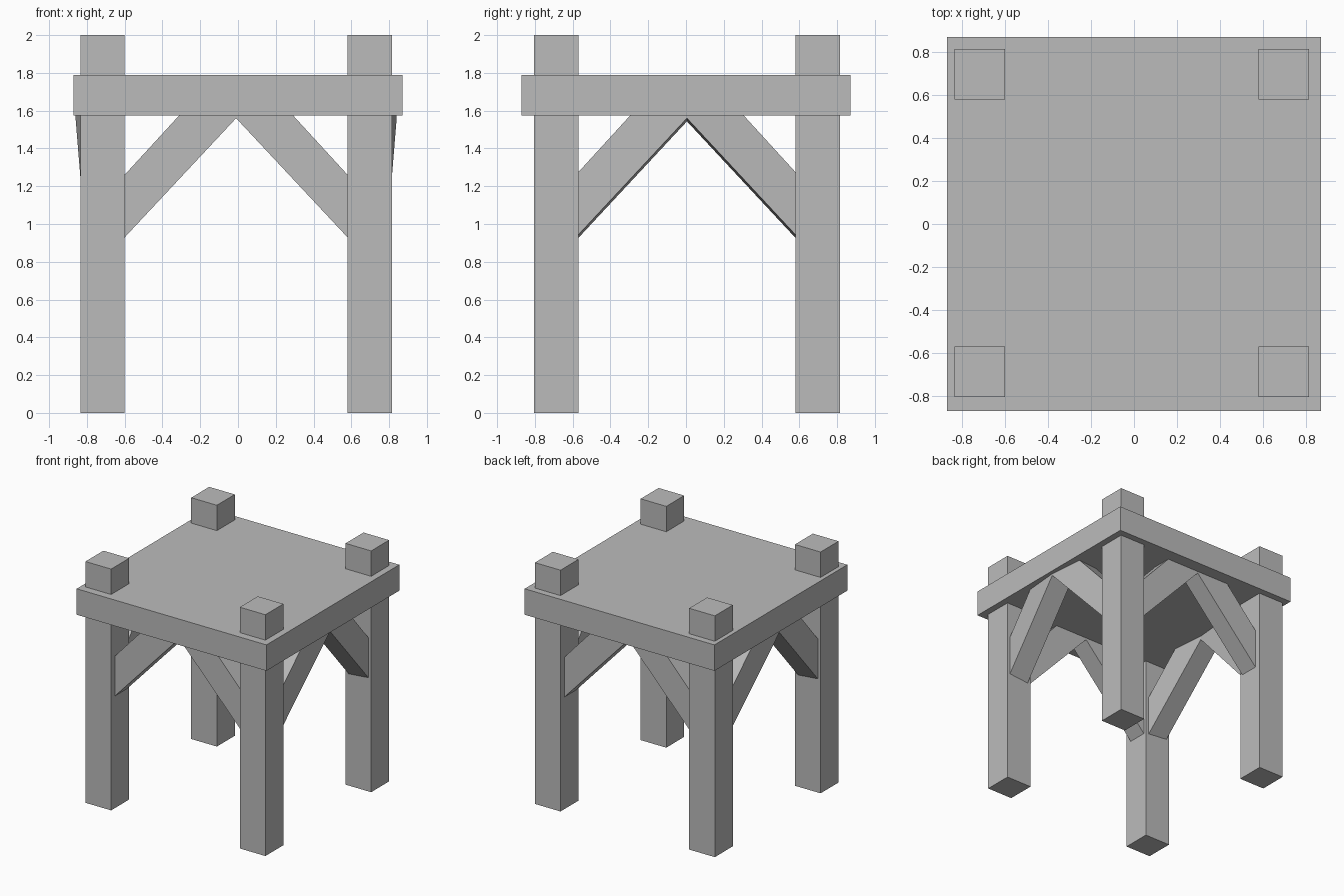
import bpy
import bmesh
from math import sin, cos, radians

cube = bpy.data.objects.get("Cube")
if cube:
    bpy.data.objects.remove(cube, do_unlink=True)

CX, CY = -0.01, 0.005          # centre of the leg frame

grey = bpy.data.materials.new("plain_grey")
grey.use_nodes = True
COLOUR = (0.5, 0.5, 0.5, 1)
grey.diffuse_color = COLOUR
grey.node_tree.nodes["Principled BSDF"].inputs["Base Color"].default_value = COLOUR


def finish(name, bm):
    bmesh.ops.recalc_face_normals(bm, faces=bm.faces)
    mesh = bpy.data.meshes.new(name)
    bm.to_mesh(mesh)
    bm.free()
    mesh.materials.append(grey)
    obj = bpy.data.objects.new(name, mesh)
    bpy.context.collection.objects.link(obj)


def box(name, centre, size):
    bm = bmesh.new()
    bmesh.ops.create_cube(bm, size=1)
    bmesh.ops.scale(bm, vec=size, verts=bm.verts)
    bmesh.ops.translate(bm, vec=centre, verts=bm.verts)
    finish(name, bm)


# Brace outline: distance from the middle of the side, height
PROFILE = [(0.65, 0.865), (0, 1.56), (0, 1.62), (0.26, 1.62), (0.65, 1.195)]


def brace(name, place, thickness, yaw):
    """Extrude the outline inward, swing it about its top end, then place it."""
    bm = bmesh.new()
    s, c = sin(radians(yaw)), cos(radians(yaw))
    rings = [[bm.verts.new(place(u * c + v * s, v * c - u * s, z)) for u, z in PROFILE]
             for v in (0, -thickness)]
    for ring in rings:
        bm.faces.new(ring)
    for i in range(len(PROFILE)):
        j = (i + 1) % len(PROFILE)
        bm.faces.new((rings[0][i], rings[0][j], rings[1][j], rings[1][i]))
    finish(name, bm)


# Top slab
box("table_top", (0, 0, 1.682), (1.74, 1.74, 0.215))

for sx, side in ((-1, "right"), (1, "left")):
    for sy, end in ((-1, "front"), (1, "back")):
        # Post running through the slab
        box(f"{end}_{side}_leg", (CX + sx * 0.7075, CY + sy * 0.6925, 1), (0.235, 0.235, 2))
        # Straight brace along the front or back
        brace(f"{end}_brace_{side}",
              lambda u, v, z: (CX + sx * u, CY + sy * (0.76 + v), z), 0.16, 0)
        # Slightly splayed brace along the side
        brace(f"{side}_side_brace_{end}",
              lambda u, v, z: (CX + sx * (0.85 + v), CY + sy * u, z), 0.18, 5)
